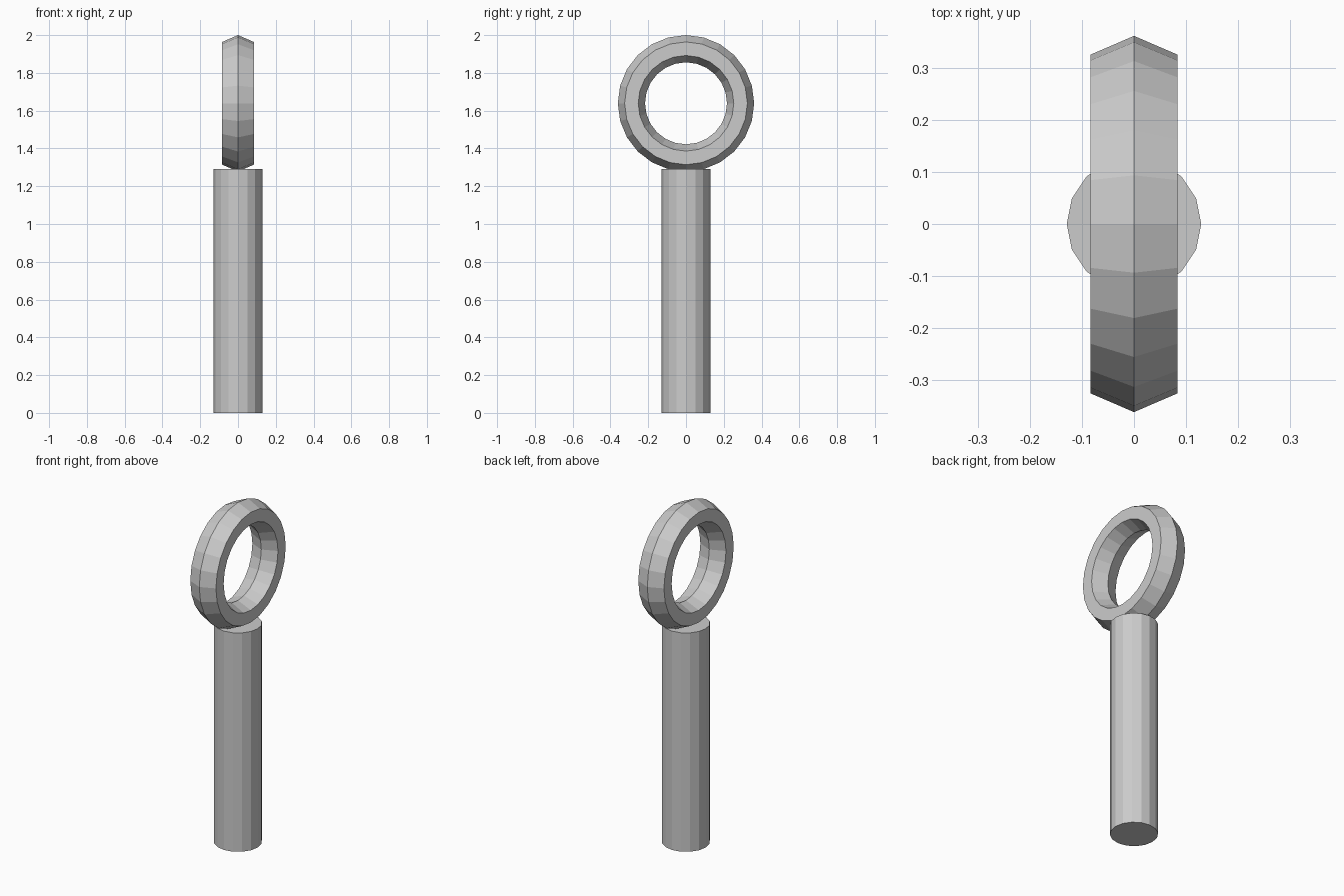
import bpy
from math import radians

if "Cube" in bpy.data.objects:
    bpy.data.objects.remove(bpy.data.objects["Cube"])

# Shaft: 16-sided upright cylinder
SHAFT_H = 1.29
bpy.ops.mesh.primitive_cylinder_add(vertices=16, radius=0.129, depth=SHAFT_H,
                                    location=(0, 0, SHAFT_H / 2),
                                    rotation=(0, 0, radians(0)))
bpy.context.object.name = "shaft"

# Eye ring: hexagonal section, widened along its axis, standing in the YZ plane
bpy.ops.mesh.primitive_torus_add(major_segments=24, minor_segments=6,
                                 major_radius=0.289, minor_radius=0.072,
                                 location=(0, 0, 1.639),
                                 rotation=(0, radians(90), 0))
ring = bpy.context.object
ring.name = "eye_ring"
ring.scale.z = 0.0835 / (0.072 * 0.866)

# Faceted shading on both parts
for ob in bpy.data.objects:
    for p in ob.data.polygons:
        p.use_smooth = False
